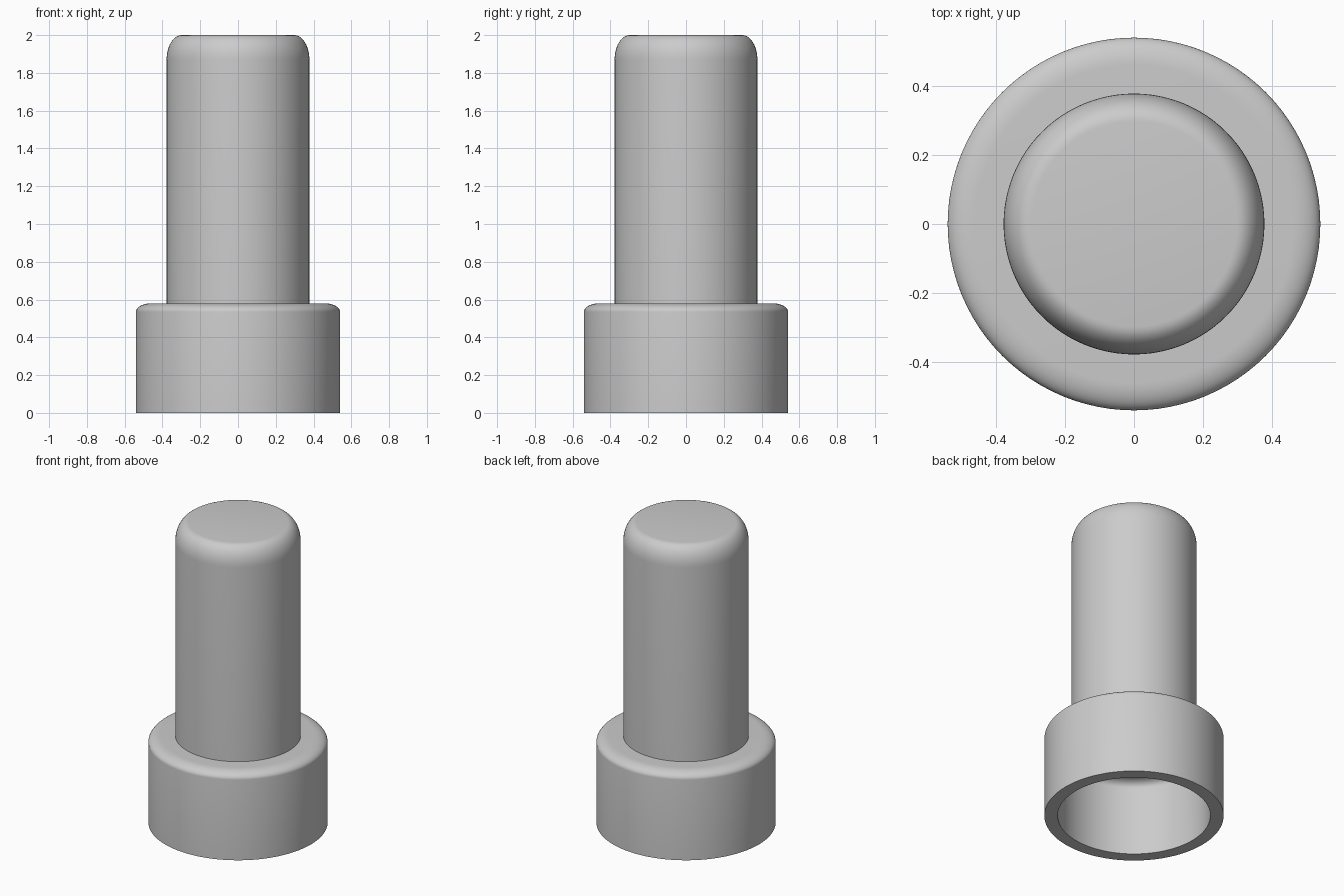
import bpy, bmesh, math

cube = bpy.data.objects.get("Cube")
if cube:
    bpy.data.objects.remove(cube, do_unlink=True)

SEGMENTS = 96

grey = bpy.data.materials.new("plain grey")
grey.use_nodes = True
colour = (0.6, 0.6, 0.6, 1)
grey.diffuse_color = colour
grey.node_tree.nodes["Principled BSDF"].inputs["Base Color"].default_value = colour


def rounded_edge(radius, top, width, height, steps=10):
    """Elliptical rounding from a side wall up onto a flat top."""
    angles = [math.pi / 2 * i / steps for i in range(steps + 1)]
    return [(radius - width + width * math.cos(a),
             top - height + height * math.sin(a)) for a in angles]


def revolve(name, profile):
    """Turn an (r, z) profile around the z axis; r = 0 closes the end."""
    bm = bmesh.new()
    verts = [bm.verts.new((r, 0, z)) for r, z in profile]
    edges = [bm.edges.new(pair) for pair in zip(verts, verts[1:])]
    bmesh.ops.spin(bm, geom=verts + edges, cent=(0, 0, 0), axis=(0, 0, 1),
                   angle=math.tau, steps=SEGMENTS, use_merge=False)
    bmesh.ops.remove_doubles(bm, verts=bm.verts, dist=0.0001)
    bmesh.ops.recalc_face_normals(bm, faces=bm.faces)
    mesh = bpy.data.meshes.new(name)
    bm.to_mesh(mesh)
    bm.free()
    mesh.materials.append(grey)
    obj = bpy.data.objects.new(name, mesh)
    bpy.context.collection.objects.link(obj)
    bpy.ops.object.select_all(action='DESELECT')
    obj.select_set(True)
    bpy.context.view_layer.objects.active = obj
    bpy.ops.object.shade_smooth_by_angle(angle=math.radians(35))
    return obj


# Hollow base collar: outer wall, flat top, then the cavity and bottom rim
outer = [(0.54, 0)] + rounded_edge(0.54, 0.58, 0.08, 0.045) + [(0, 0.58)]
cavity = [(0, 0.5)] + rounded_edge(0.46, 0.5, 0.06, 0.045)[::-1] + [(0.46, 0)]
revolve("base_collar", outer + cavity + [(0.54, 0)])

# Tall shaft with a rounded top, seated slightly into the collar
revolve("shaft", [(0, 0.55), (0.378, 0.55)]
        + rounded_edge(0.378, 2, 0.08, 0.13) + [(0, 2)])
